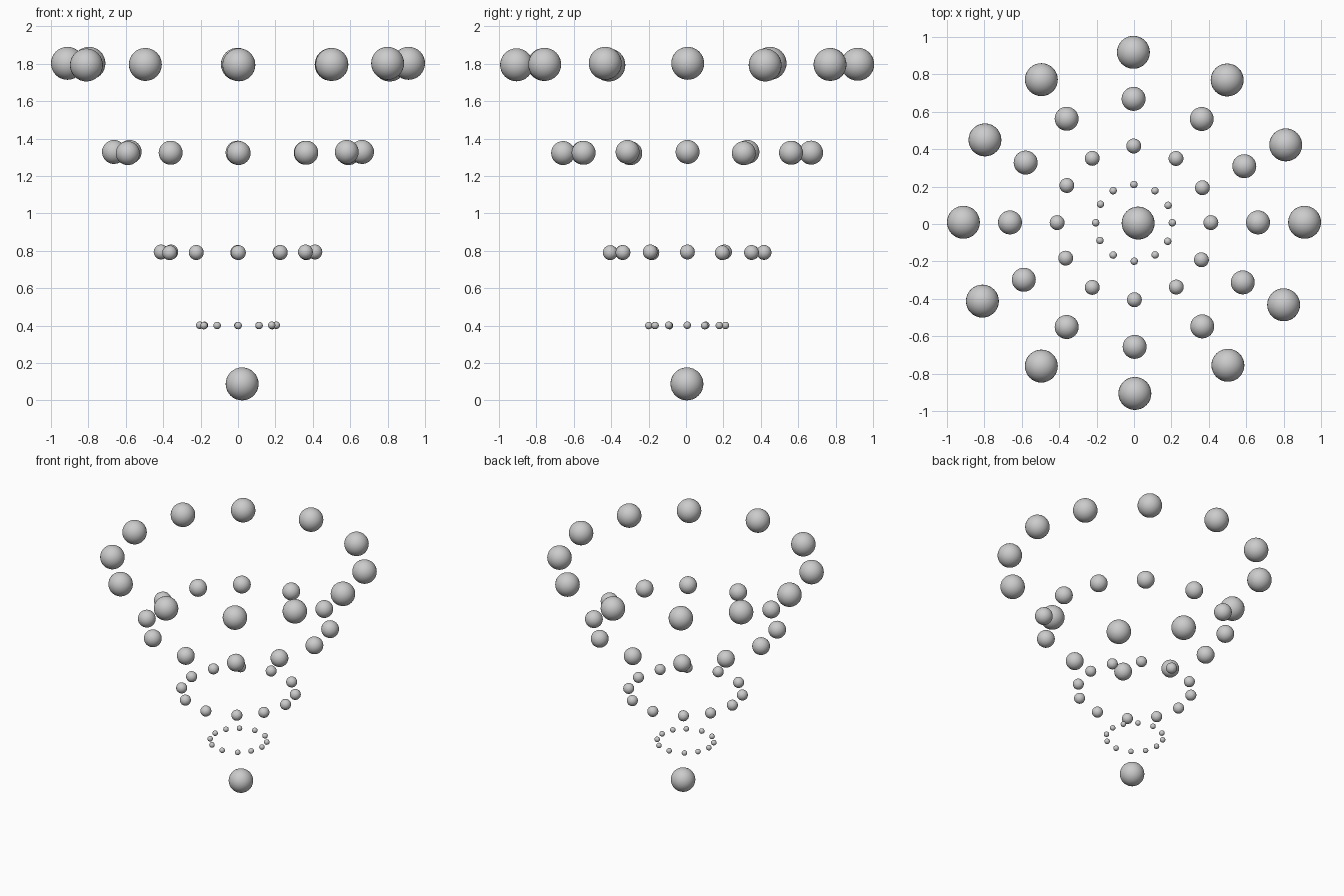
import bpy
from math import radians, cos, sin

if "Cube" in bpy.data.objects:
    bpy.data.objects.remove(bpy.data.objects["Cube"])


def ball(name, x, y, z, r):
    bpy.ops.mesh.primitive_uv_sphere_add(segments=32, ring_count=16, radius=r, location=(x, y, z))
    ob = bpy.context.object
    ob.name = name
    bpy.ops.object.shade_smooth()


# slightly uneven spacing around each ring: (angle in degrees, height offset)
spots = [(0.2, .003), (27.2, -.006), (56.9, -.003), (90.2, -.002),
         (122.9, -.003), (150.9, .003), (179.8, .003), (207.3, -.006),
         (237.1, -.003), (270.3, -.005), (303.4, -.003), (331.3, .003)]

# rings of balls, each a scaled copy: (ring radius, height)
rings = [(0.912, 1.799), (0.663, 1.326), (0.411, 0.792), (0.205, 0.401)]
for i, (R, z) in enumerate(rings):
    s = R / 0.912
    for j, (deg, dz) in enumerate(spots):
        a = radians(deg)
        ball(f"ring_{i + 1}_ball_{j + 1}", R * cos(a), 0.006 + R * sin(a), z + dz * s, 0.088 * s)

# single ball at the foot of the cone
ball("base_ball", 0.022, 0.005, 0.088, 0.088)
